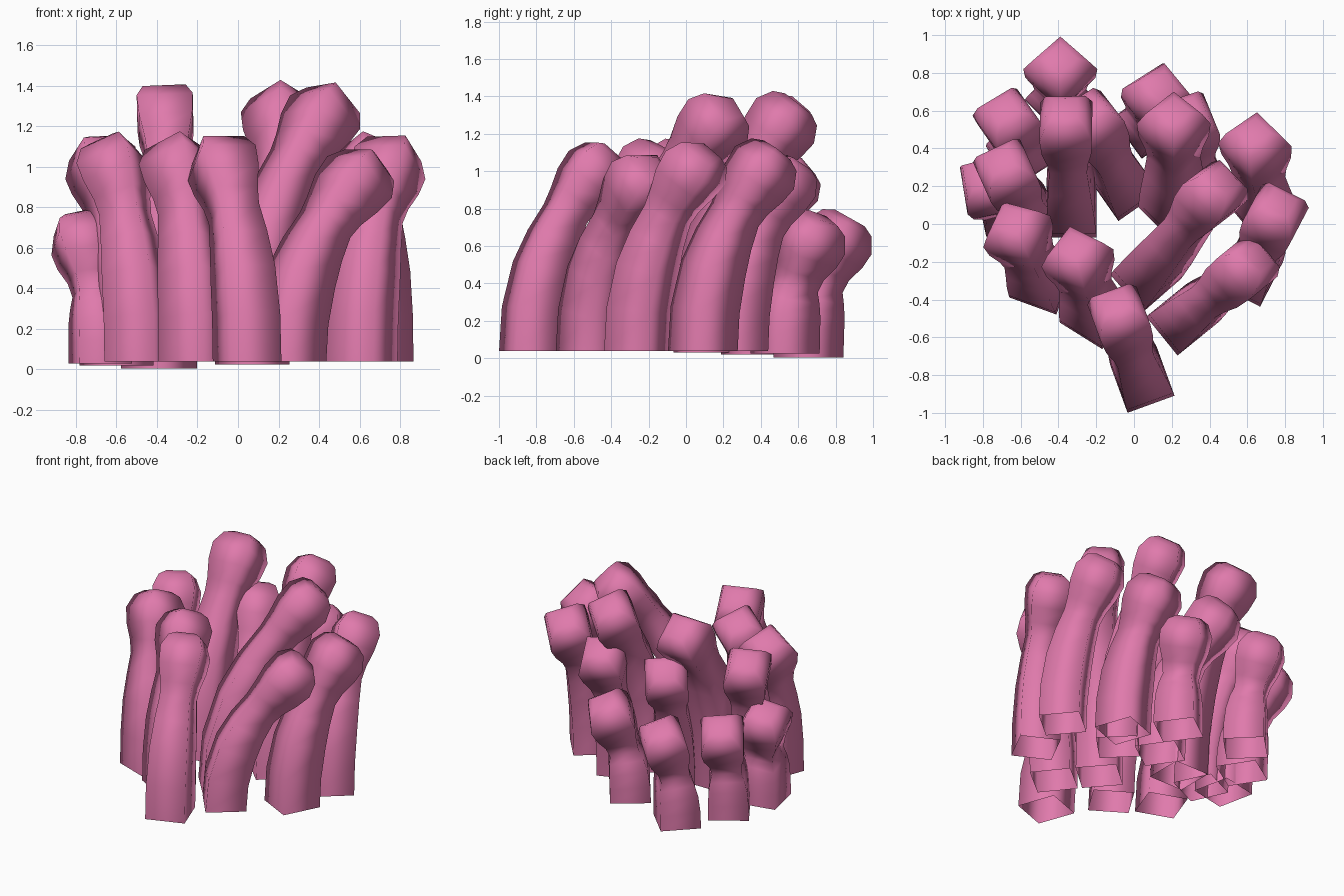
import bpy, bmesh, math
from mathutils import Vector

if "Cube" in bpy.data.objects:
    bpy.data.objects.remove(bpy.data.objects["Cube"])

pink = bpy.data.materials.new("coral pink")
pink.diffuse_color = (0.745, 0.195, 0.413, 1)
pink.use_nodes = True
pink.node_tree.nodes["Principled BSDF"].inputs["Base Color"].default_value = pink.diffuse_color


def tentacle(name, base, tip, yaw, height, z0=0.04, neck=0.142):
    """Open-bottomed square tube, bending towards its tip, ending in a rounded bulb."""
    b, lean = Vector((*base, z0)), Vector((tip[0] - base[0], tip[1] - base[1], 0))
    h = height - z0
    length = math.hypot(h, lean.length * 1.1)
    n = 1 - .27 / length           # where the neck sits
    # (position along the stem in units of length, corner radius)
    rings = [(0, .187), (n * .3, .186), (n * .6, .178), (n * .82, .16), (n, neck),
             (1 - .19 / length, neck + .012), (1 - .09 / length, .186), (1, .196),
             (1 + .085 / length, .15), (1 + .115 / length, .09)]
    bm = bmesh.new()
    loops = []
    for t, r in rings:
        tc = min(t, 1)
        tangent = (lean * 2.2 * tc ** 1.2 + Vector((0, 0, h))).normalized()
        centre = b + lean * tc ** 2.2 + Vector((0, 0, h * tc)) + tangent * (t - tc) * length
        turn = Vector((0, 0, 1)).rotation_difference(tangent)
        loop = []
        for i in range(4):
            a = math.radians(yaw + 45 + 90 * i)
            loop.append(bm.verts.new(centre + turn @ Vector((r * math.cos(a), r * math.sin(a), 0))))
        loops.append(loop)
    for lo, hi in zip(loops, loops[1:]):
        for i in range(4):
            j = (i + 1) % 4
            bm.faces.new((lo[i], lo[j], hi[j], hi[i]))
    bm.faces.new(loops[-1])
    for f in bm.faces:
        f.smooth = True
    me = bpy.data.meshes.new(name)
    bm.to_mesh(me)
    bm.free()
    me.materials.append(pink)
    ob = bpy.data.objects.new(name, me)
    bpy.context.collection.objects.link(ob)


LOW, MID, TALL = 0.65, 1.02, 1.27

# tall inner tentacles: base, tip, yaw of the square section
for i, (b, t, yaw) in enumerate([
        ((-.33, .06), (-.36, .54), 0),
        ((.21, .09), (.21, .53), 45),
        ((.06, -.28), (.43, .17), 41)]):
    tentacle(f"tall_tentacle_{i + 1}", b, t, yaw, TALL)

# middle ring
for i, (b, t, yaw, h) in enumerate([
        ((-.49, -.31), (-.62, -.04), -20, MID),
        ((-.21, -.48), (-.30, -.18), -32, MID),
        ((.045, -.83), (-.08, -.48), 20, MID),
        ((.25, -.51), (.60, -.23), 39, .95),
        ((.61, -.26), (.75, .05), -27, MID),
        ((.68, .09), (.64, .42), 40, MID),
        ((.32, .27), (.28, .54), 20, .95),
        ((-.05, .2), (-.23, .55), 35, .95),
        ((-.54, .03), (-.68, .28), 25, MID)]):
    tentacle(f"middle_tentacle_{i + 1}", b, t, yaw, h)

# short tentacles at the back and left
for i, (b, t, yaw, z0) in enumerate([
        ((-.39, .655), (-.39, .82), 45, .005),
        ((-.6, .37), (-.67, .55), 33, .02),
        ((.07, .53), (.13, .68), 36, .025),
        ((-.68, .09), (-.77, .21), 12, .03)]):
    tentacle(f"short_tentacle_{i + 1}", b, t, yaw, LOW, z0, .135)
